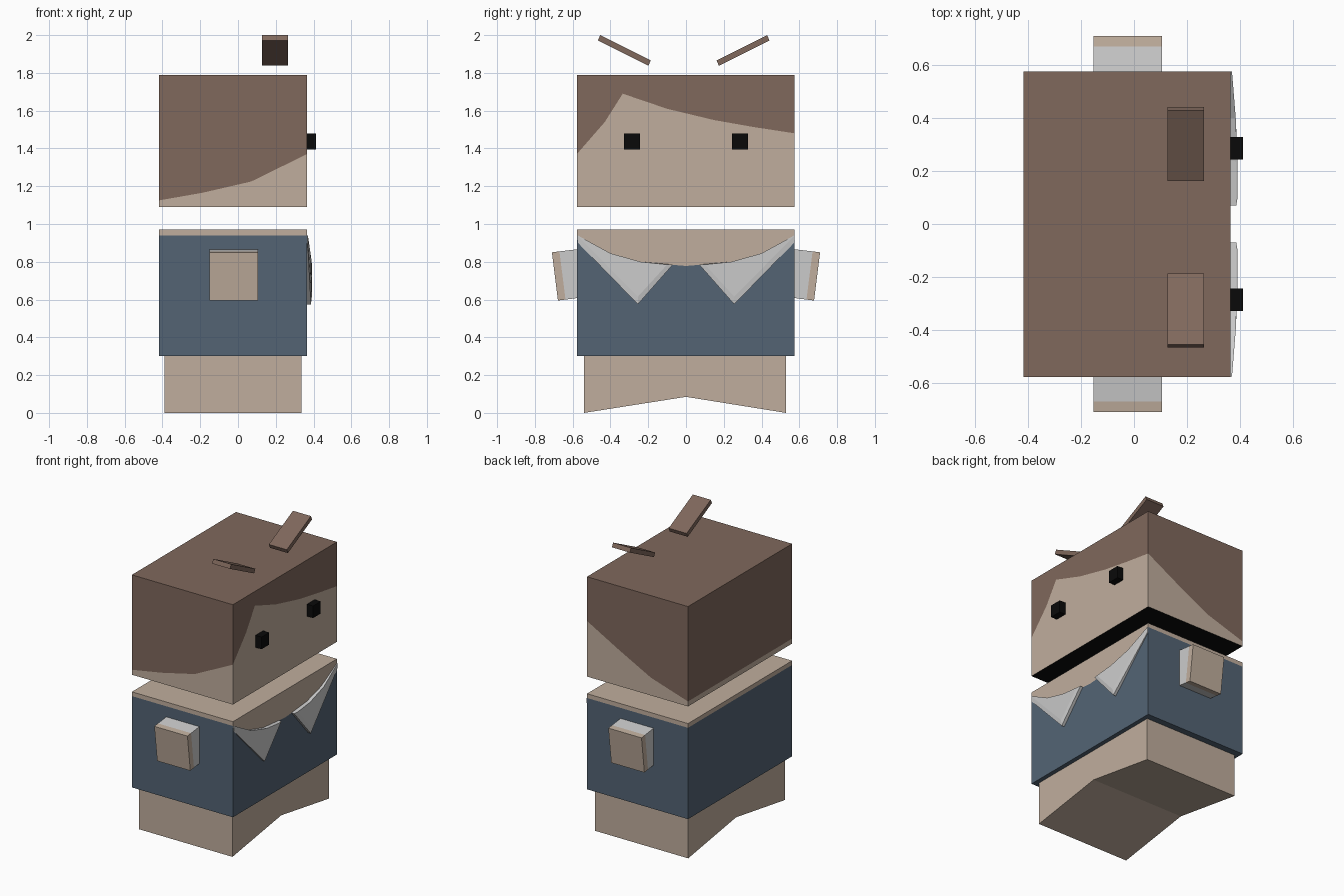
import bpy, bmesh

if "Cube" in bpy.data.objects:
    bpy.data.objects.remove(bpy.data.objects["Cube"])


def material(name, rgb):
    m = bpy.data.materials.new(name)
    m.diffuse_color = (*rgb, 1)
    m.use_nodes = True
    m.node_tree.nodes["Principled BSDF"].inputs["Base Color"].default_value = m.diffuse_color
    return m


SKIN = material("skin", (0.527, 0.423, 0.337))
HAIR = material("brown_hair", (0.215, 0.138, 0.107))
BLUE = material("blue_shirt", (0.087, 0.127, 0.175))
BLACK = material("black", (0.003, 0.003, 0.003))
X0, X1, Y0, Y1 = -0.418, 0.365, -0.578, 0.575


def build(name, verts, faces, mats=(), ids=None):
    me = bpy.data.meshes.new(name)
    me.from_pydata(verts, [], faces)
    for m in mats:
        me.materials.append(m)
    if ids:
        me.polygons.foreach_set("material_index", ids)
    bm = bmesh.new()
    bm.from_mesh(me)
    bmesh.ops.recalc_face_normals(bm, faces=bm.faces)
    bm.to_mesh(me)
    bm.free()
    ob = bpy.data.objects.new(name, me)
    bpy.context.collection.objects.link(ob)
    return ob


def loft(name, rings, mats=(), wall_ids=None, cap_ids=(0, 0)):
    """Join rings of equal point count with quads and cap both ends."""
    n = len(rings[0])
    verts = [p for r in rings for p in r]
    faces, ids = [], []
    for k in range(len(rings) - 1):
        for i in range(n):
            j = (i + 1) % n
            faces.append((k*n + i, k*n + j, k*n + n + j, k*n + n + i))
            ids.append(wall_ids[k] if wall_ids else 0)
    faces += [tuple(range(n)), tuple(range(len(verts) - n, len(verts)))]
    return build(name, verts, faces, mats, ids + list(cap_ids))


def two_tone_box(name, line, z0, z1, mats, bottom_id):
    """Box whose walls change colour along a line of (x, y, z) points."""
    rings = [[(x, y, z0) for x, y, _ in line], line, [(x, y, z1) for x, y, _ in line]]
    return loft(name, rings, mats, (0, 1), (bottom_id, 1))


def prism(name, profile, x0, x1, mats=()):
    """Extrude a (y, z) profile along x."""
    return loft(name, [[(x, y, z) for y, z in profile] for x in (x0, x1)], mats)


# Head: face below the wavy hairline, hair above
front = [(X0, 1.125), (-0.19, 1.165), (0.07, 1.225)]
face = [(Y0, 1.37), (-0.43, 1.54), (-0.335, 1.69), (-0.1, 1.61), (0.15, 1.55), (0.36, 1.513)]
back = [(X1, 1.48), (0.13, 1.35), (-0.13, 1.215), (X0, 1.125)]
hairline = ([(x, Y0, z) for x, z in front] + [(X1, y, z) for y, z in face]
            + [(x, Y1, z) for x, z in back])
two_tone_box("head", hairline, 1.09, 1.79, (SKIN, HAIR, BLACK), 2)

# Torso: blue shirt with a scooped neckline on the face side
scoop = [(Y0, 0.94), (-0.4, 0.845), (-0.24, 0.797), (0, 0.778), (0.24, 0.797), (0.4, 0.845), (Y1, 0.94)]
neckline = [(X0, Y0, 0.94)] + [(X1, y, z) for y, z in scoop] + [(X0, Y1, 0.94)]
two_tone_box("torso", neckline, 0.30, 0.97, (BLUE, SKIN), 0)

# Legs: one block with a notched underside
prism("legs", [(-0.54, 0), (0, 0.085), (0.53, 0), (0.53, 0.30), (-0.54, 0.30)], -0.388, 0.335, [SKIN])

# Mirrored parts
collar_outer = [(0.575, 0.94, 0.369), (0.4, 0.845, 0.380), (0.24, 0.80, 0.384),
                (0.07, 0.785, 0.386), (0.255, 0.575, 0.386), (0.572, 0.90, 0.369)]
collar_inner = [(0.574, 0.94, 0.370), (0.4, 0.845, 0.384), (0.24, 0.80, 0.390),
                (0.10, 0.785, 0.391), (0.255, 0.615, 0.391), (0.571, 0.935, 0.370)]
for side, s in (("left", -1), ("right", 1)):
    # Pointed collar flap
    loft(side + "_collar", [[(X1, s*y, z) for y, z, _ in collar_outer],
                            [(x, s*y, z) for y, z, x in collar_outer],
                            [(x, s*y, z) for y, z, x in collar_inner]])
    # Sleeve and hand
    prism(side + "_sleeve", [(s*y, z) for y, z in
          [(0.56, 0.868), (0.67, 0.855), (0.638, 0.6), (0.56, 0.61)]], -0.152, 0.105)
    prism(side + "_hand", [(s*y, z) for y, z in
          [(0.67, 0.855), (0.71, 0.85), (0.678, 0.595), (0.638, 0.6)]], -0.152, 0.105, [SKIN])
    # Eye
    prism(side + "_eye", [(s*y, z) for y, z in
          [(0.243, 1.395), (0.328, 1.395), (0.328, 1.48), (0.243, 1.48)]], 0.34, 0.412, [BLACK])
    # Slanted floating eyebrow
    d = -0.012 if s > 0 else 0.013
    prism(side + "_eyebrow", [(s*(y + d), z) for y, z in
          [(0.186, 1.838), (0.454, 1.972), (0.441, 2.0), (0.174, 1.866)]], 0.126, 0.265, [HAIR])
